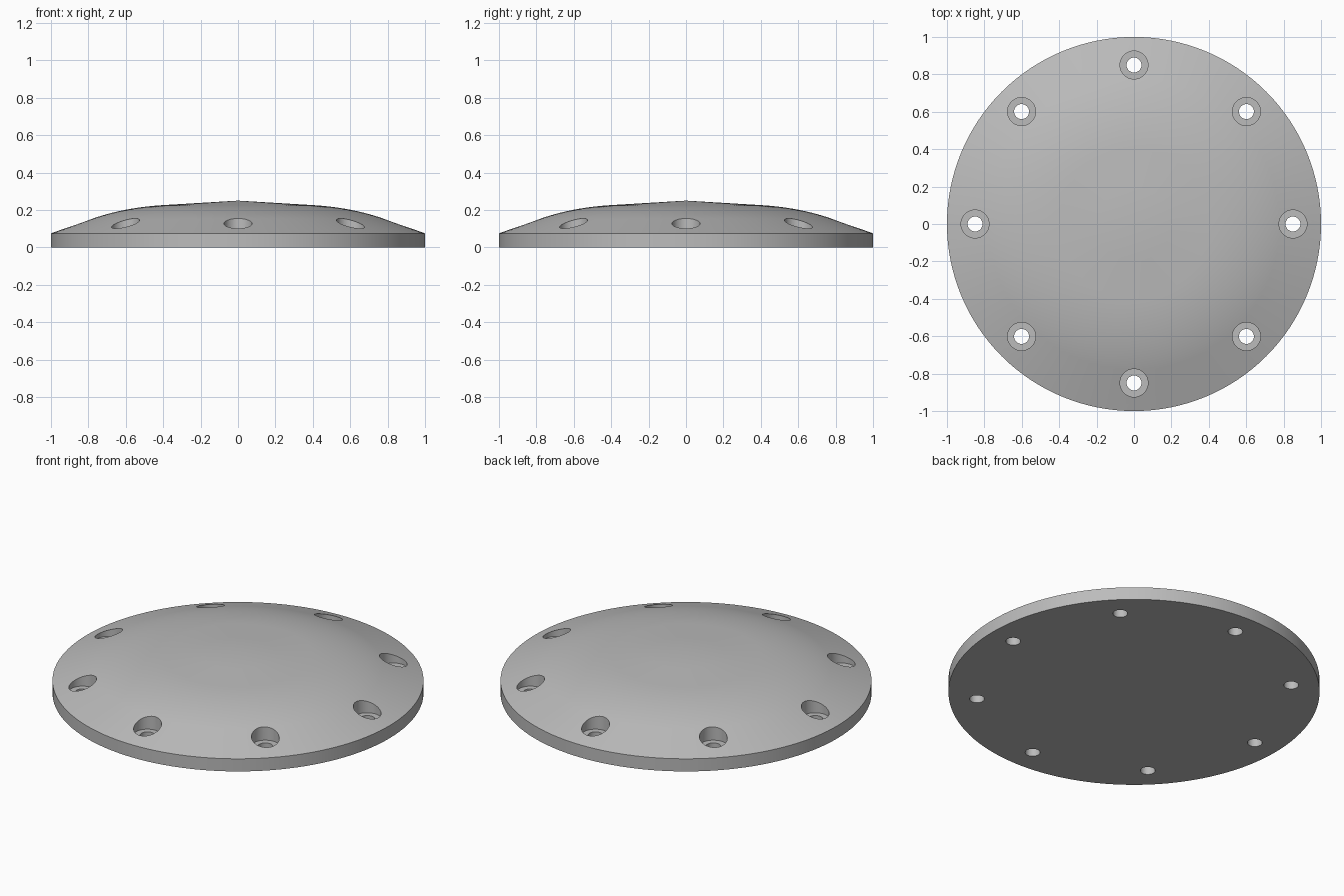
import bpy
import bmesh
import math
from mathutils import Matrix, Vector

cube = bpy.data.objects.get("Cube")
if cube:
    bpy.data.objects.remove(cube, do_unlink=True)

HOLES = 8
BOLT_RADIUS = 0.85
RIM_HEIGHT = 0.075

grey = bpy.data.materials.new("plain grey")
grey.use_nodes = True
grey.diffuse_color = (0.5, 0.5, 0.5, 1)
grey.node_tree.nodes["Principled BSDF"].inputs["Base Color"].default_value = (0.5, 0.5, 0.5, 1)


def lathe(bm, profile, steps, centre=(0, 0)):
    """Revolve an (r, z) profile that starts and ends on the axis."""
    part = bmesh.new()
    verts = [part.verts.new((r, 0, z)) for r, z in profile]
    edges = [part.edges.new(pair) for pair in zip(verts, verts[1:])]
    bmesh.ops.spin(part, geom=verts + edges, cent=(0, 0, 0), axis=(0, 0, 1),
                   angle=2 * math.pi, steps=steps)
    bmesh.ops.remove_doubles(part, verts=part.verts, dist=1e-5)
    bmesh.ops.recalc_face_normals(part, faces=part.faces)
    part.transform(Matrix.Translation((*centre, 0)))
    temp = bpy.data.meshes.new("temp")
    part.to_mesh(temp)
    part.free()
    bm.from_mesh(temp)
    bpy.data.meshes.remove(temp)


def make_object(name, bm):
    mesh = bpy.data.meshes.new(name)
    bm.to_mesh(mesh)
    bm.free()
    mesh.materials.append(grey)
    obj = bpy.data.objects.new(name, mesh)
    bpy.context.collection.objects.link(obj)
    return obj


# Domed cover: vertical rim, straight slope, rounded shoulder, shallow crown
shoulder = [Vector(p) for p in ((0.78, 0.153), (0.607, 0.2136), (0.4, 0.226))]
profile = [(0, 0), (1, 0), (1, RIM_HEIGHT)]
for i in range(15):
    t = i / 14
    a, b, c = shoulder
    profile.append(tuple(a * (1 - t) ** 2 + b * 2 * t * (1 - t) + c * t * t))
profile += [(0.2, 0.238), (0, 0.25)]
bm = bmesh.new()
lathe(bm, profile, 128)
cover = make_object("domed_cover", bm)

# Stepped cutters: narrow bolt hole with a wide flat counterbore
bm = bmesh.new()
step = [(0, -0.1), (0.04, -0.1), (0.04, RIM_HEIGHT), (0.075, RIM_HEIGHT), (0.075, 0.4), (0, 0.4)]
for i in range(HOLES):
    angle = 2 * math.pi * i / HOLES
    lathe(bm, step, 40, (BOLT_RADIUS * math.cos(angle), BOLT_RADIUS * math.sin(angle)))
cutter = make_object("bolt_hole_cutter", bm)
cutter.hide_render = True

# Cut the holes, then discard the cutter
cut = cover.modifiers.new("bolt holes", 'BOOLEAN')
cut.operation = 'DIFFERENCE'
cut.solver = 'EXACT'
cut.object = cutter
bpy.ops.object.select_all(action='DESELECT')
bpy.context.view_layer.objects.active = cover
cover.select_set(True)
bpy.ops.object.modifier_apply(modifier=cut.name)
bpy.data.objects.remove(cutter, do_unlink=True)

# Smooth dome and bores with crisp edges
bpy.ops.object.shade_smooth_by_angle(angle=math.radians(30))
normals = cover.modifiers.new("clean shading", 'WEIGHTED_NORMAL')
normals.keep_sharp = True
